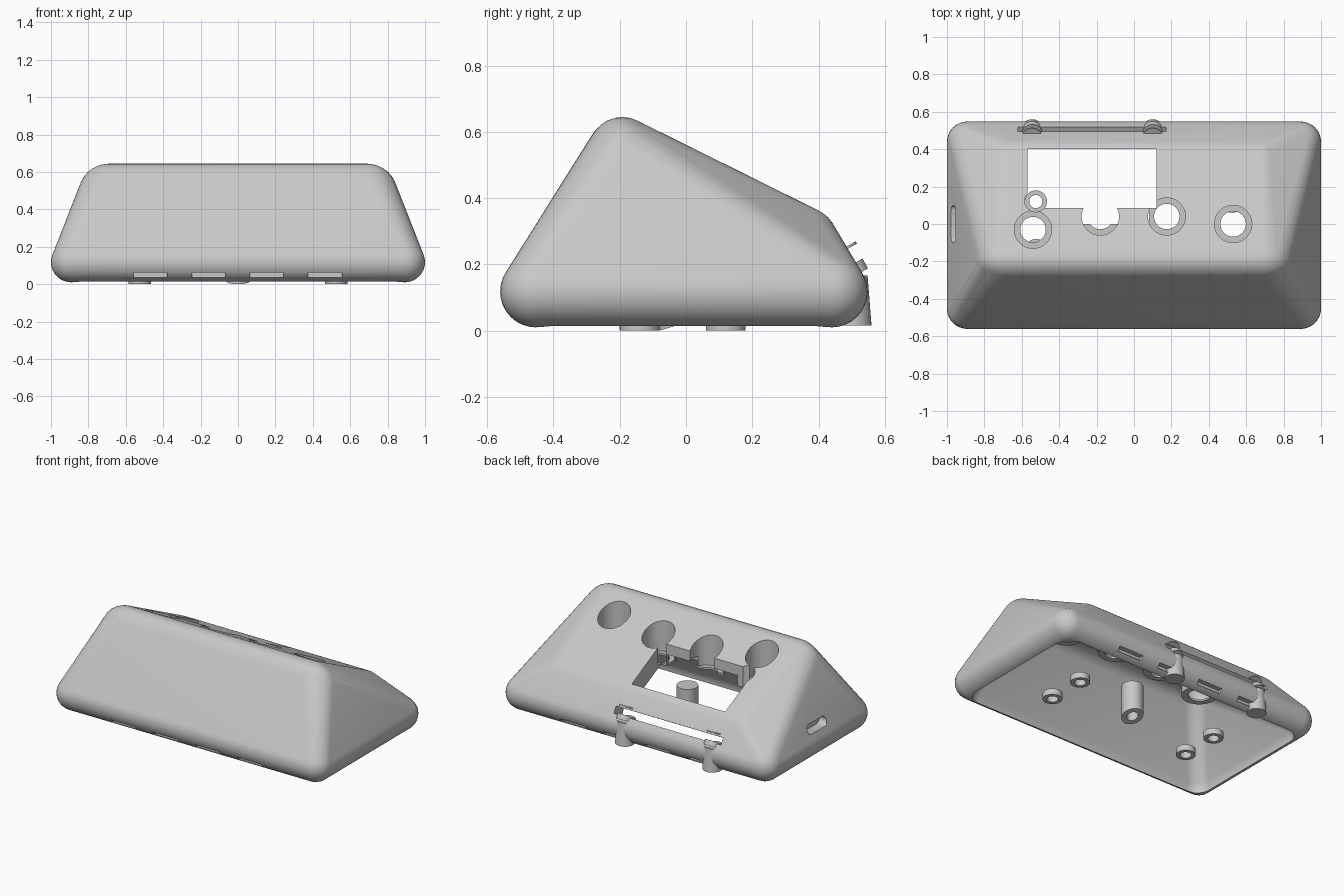
import bpy, bmesh, math
from mathutils import Vector, Matrix

if "Cube" in bpy.data.objects:
    bpy.data.objects.remove(bpy.data.objects["Cube"])

grey = bpy.data.materials.new("light_grey")
grey.diffuse_color = (0.58, 0.58, 0.58, 1)
grey.use_nodes = True
grey.node_tree.nodes["Principled BSDF"].inputs["Base Color"].default_value = grey.diffuse_color


def finish(bm, name):
    bmesh.ops.recalc_face_normals(bm, faces=bm.faces)
    me = bpy.data.meshes.new(name)
    bm.to_mesh(me)
    bm.free()
    ob = bpy.data.objects.new(name, me)
    bpy.context.collection.objects.link(ob)
    me.materials.append(grey)
    return ob


def hull(points, name):
    bm = bmesh.new()
    for p in points:
        bm.verts.new(p)
    res = bmesh.ops.convex_hull(bm, input=bm.verts)
    bad = {v for v in res["geom_interior"] + res["geom_unused"]
           if isinstance(v, bmesh.types.BMVert) and v.is_valid}
    bmesh.ops.delete(bm, geom=list(bad), context='VERTS')
    bmesh.ops.dissolve_limit(bm, angle_limit=0.002, verts=bm.verts, edges=bm.edges)
    return finish(bm, name)


def ball(c, r, n, m):
    """Points of an ellipsoid with n segments and m rings."""
    pts = []
    for i in range(m + 1):
        t = math.pi * i / m
        for j in range(n if 0 < i < m else 1):
            a = 2 * math.pi * j / n
            pts.append((c[0] + r[0] * math.sin(t) * math.cos(a),
                        c[1] + r[1] * math.sin(t) * math.sin(a), c[2] + r[2] * math.cos(t)))
    return pts


def cyl(name, x, y, z0, z1, r0, r1=None, mat=None):
    bm = bmesh.new()
    m = mat or Matrix.Translation((x, y, (z0 + z1) / 2))
    bmesh.ops.create_cone(bm, cap_ends=True, segments=40, radius1=r0,
                          radius2=r0 if r1 is None else r1, depth=z1 - z0, matrix=m)
    return finish(bm, name)


def box(name, x0, x1, y0, y1, z0, z1, rot=None):
    c = Vector(((x0 + x1) / 2, (y0 + y1) / 2, (z0 + z1) / 2))
    m = Matrix.Translation(c) @ (rot or Matrix.Identity(4))
    bm = bmesh.new()
    bmesh.ops.create_cube(bm, size=1, matrix=m @ Matrix.Diagonal((x1 - x0, y1 - y0, z1 - z0, 1)))
    return finish(bm, name)


def boolean(ob, tool, op='DIFFERENCE'):
    mod = ob.modifiers.new("bool", 'BOOLEAN')
    mod.operation, mod.solver, mod.object = op, 'EXACT', tool
    bpy.context.view_layer.objects.active = ob
    bpy.ops.object.modifier_apply(modifier=mod.name)
    bpy.data.objects.remove(tool, do_unlink=True)


def smooth(ob):
    bpy.ops.object.select_all(action='DESELECT')
    ob.select_set(True)
    bpy.context.view_layer.objects.active = ob
    bpy.ops.object.shade_smooth_by_angle(angle=math.radians(30))


# Rounded case: hull of balls at the corners (centre, radii)
corners = [((0.89, -0.453, 0.118), (0.11, 0.108, 0.108)), ((0.685, -0.192, 0.495), (0.165, 0.12, 0.15)),
           ((0.68, 0.35, 0.265), (0.11, 0.11, 0.11)), ((0.89, 0.44, 0.118), (0.11, 0.108, 0.108))]
# Cavity: a smaller rounded body set lower, so its widest part meets the rim
inner = [(0.82, -0.385, 0.02), (0.63, -0.185, 0.40), (0.625, 0.322, 0.154), (0.82, 0.37, 0.02)]
skin, core = [], []
for s in (1, -1):
    for (x, y, z), r in corners:
        skin += ball((s * x, y, z), r, 32, 16)
    for x, y, z in inner:
        core += ball((s * x, y, z), (0.1, 0.1, 0.1), 24, 12)
        if z < 0.1:
            core += ball((s * x, y, -0.2), (0.1, 0.1, 0.1), 24, 12)
case = hull(skin, "case")
boolean(case, hull(core, "cavity"))

# Button wells with a ledge at the bottom
buttons = [(-0.54, -0.03), (-0.18, 0.04), (0.175, 0.04), (0.53, 0.0)]
for x, y in buttons:
    boss = cyl("well_boss", x, y, 0.372, 0.5, 0.108)
    for v in boss.data.vertices:
        if v.co.z > 0.45:
            v.co.z = 0.515 - 0.5 * v.co.y  # follow the sloping lid
    boolean(case, boss, 'UNION')
for x, y in buttons:
    boolean(case, cyl("well", x, y, 0.385, 0.9, 0.10))
    boolean(case, cyl("well_hole", x, y, 0.2, 0.9, 0.068))

# Display window and the pocket under its front edge
boolean(case, box("window", -0.57, 0.12, 0.085, 0.40, 0.1, 0.9))
boolean(case, box("window_pocket", -0.44, 0.08, 0.0, 0.1, 0.2, 0.45))
boolean(case, cyl("window_notch", -0.525, 0.125, 0.2, 0.9, 0.06))

# Shallow vent slots along front and back
for x in (-0.47, -0.157, 0.153, 0.465):
    for y0, y1 in ((-0.65, -0.515), (0.5, 0.65)):
        boolean(case, box("vent", x - 0.09, x + 0.09, y0, y1, 0.036, 0.062))

# Stadium-shaped port recess in the left side
port = []
for k in range(24):
    a = 2 * math.pi * k / 24
    for x in (-1.1, -0.915):
        port.append((x, 0.07 * (1 if math.cos(a) > 0 else -1) + 0.03 * math.cos(a),
                     0.225 + 0.03 * math.sin(a)))
boolean(case, hull(port, "port"))

# Long slot square to the rear face
tilt = Matrix.Rotation(math.radians(30), 4, 'X')
boolean(case, box("rear_slot", -0.62, 0.17, 0.35, 0.65, 0.192, 0.238, tilt))
smooth(case)

# Rear clips at both ends of the slot
for i, x in enumerate((-0.545, 0.10)):
    post = cyl(f"clip_post_{i}", x, 0.5, 0.015, 0.167, 0.06)
    for v in post.data.vertices:
        if v.co.z > 0.1:
            v.co.y -= 0.012  # lean towards the case
    parts = [post]
    for n, y, z, h in (("clip_collar", 0.494, 0.176, 0.034), ("clip_disc", 0.467, 0.239, 0.008)):
        m = Matrix.Translation((x, y, z)) @ tilt
        parts.append(cyl(f"{n}_{i}", 0, 0, 0, h, 0.054, mat=m))
    for p in parts:
        smooth(p)

# Screw rings near the base and the tall central post
rings = [(x, y, 0.04, 0.06) for x in (-0.525, 0.525) for y in (-0.14, 0.12)] + [(0, -0.015, 0.23, 0.066)]
for i, (x, y, h, r) in enumerate(rings):
    ring = cyl("centre_post" if h > 0.1 else f"screw_ring_{i}", x, y, 0, h, r)
    if h > 0.1:
        for v in ring.data.vertices:
            if v.co.z < 0.1:
                v.co.z = 0.3 * (v.co.y + 0.081)  # slanted foot
    boolean(ring, cyl("bore", x, y, -0.05, 0.12, 0.035))
    smooth(ring)
